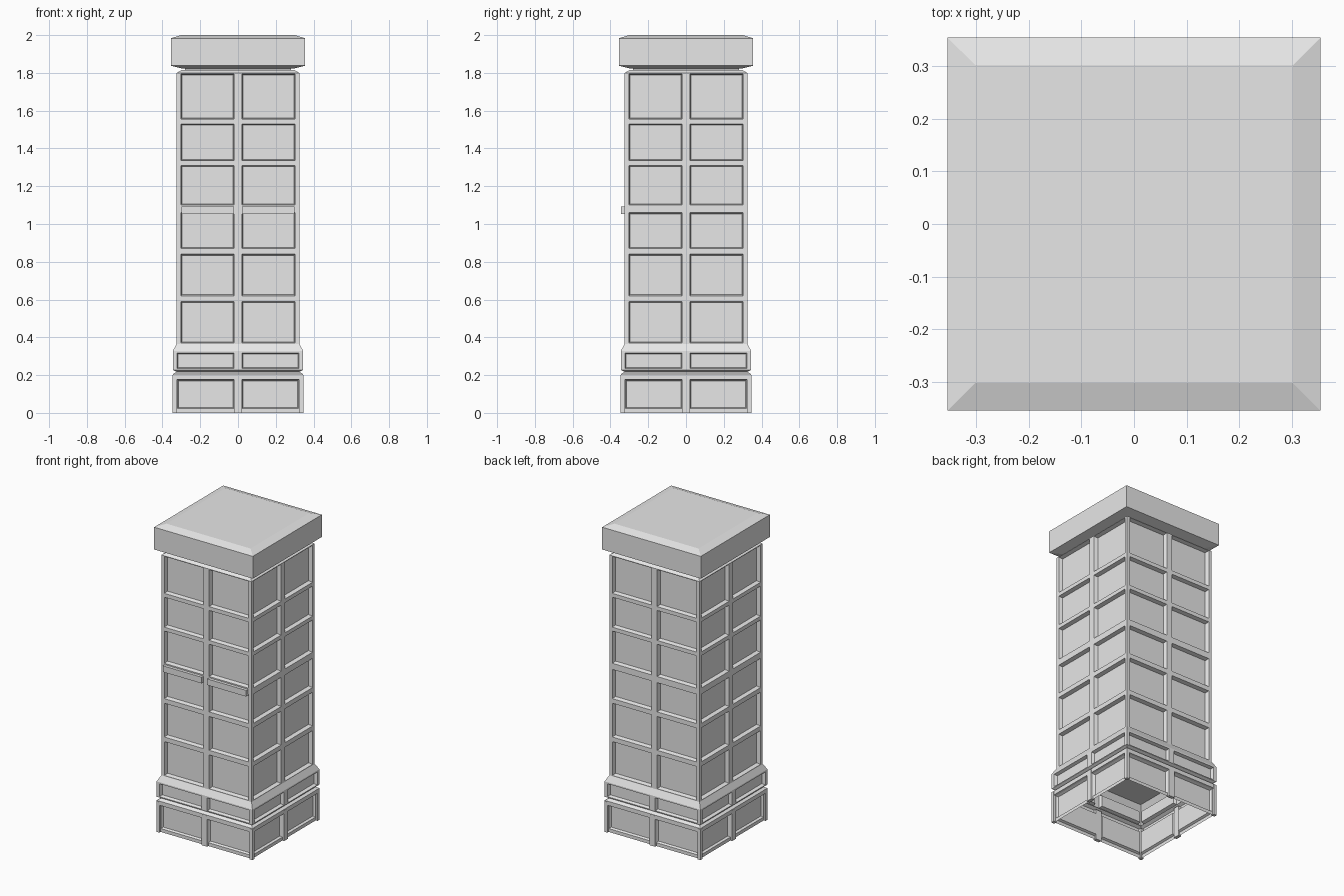
import bpy, bmesh, math
from mathutils import Matrix, Vector

if "Cube" in bpy.data.objects:
    bpy.data.objects.remove(bpy.data.objects["Cube"])

stone = bpy.data.materials.new("light_grey_stone")
stone.diffuse_color = (0.8, 0.8, 0.8, 1)
stone.use_nodes = True
stone.node_tree.nodes["Principled BSDF"].inputs["Base Color"].default_value = stone.diffuse_color


def finish(bm, name):
    mesh = bpy.data.meshes.new(name)
    bm.to_mesh(mesh)
    bm.free()
    mesh.materials.append(stone)
    ob = bpy.data.objects.new(name, mesh)
    bpy.context.collection.objects.link(ob)
    return ob


def square_section(name, levels, depth=0.025, post=0.022, rib=0.02, top=None, bottom=None):
    """Four mitred walls from (z, half width, panels above?) levels, with sunk panels."""
    bm = bmesh.new()
    panels = []
    for side in range(4):
        rot = Matrix.Rotation(side * math.pi / 2, 3, 'Z')
        rows = []
        for z, h, _ in levels:
            xs = (-h, -h + post, -rib, rib, h - post, h)
            rows.append([bm.verts.new(rot @ Vector((x, -h, z))) for x in xs])
        for i in range(len(rows) - 1):
            lo, hi = rows[i], rows[i + 1]
            for j in range(5):
                f = bm.faces.new((lo[j], lo[j + 1], hi[j + 1], hi[j]))
                if levels[i][2] and j in (1, 3):
                    panels.append(f)
    bmesh.ops.remove_doubles(bm, verts=bm.verts[:], dist=1e-5)
    if panels:
        bmesh.ops.inset_individual(bm, faces=panels, thickness=0.009, depth=-depth)
    corners = ((-1, -1), (1, -1), (1, 1), (-1, 1))
    if top:
        z, h, _ = levels[-1]
        bm.faces.new([bm.verts.new((a * h, b * h, z)) for a, b in corners])
    if bottom:
        z, h, _ = levels[0]
        bm.faces.new([bm.verts.new((a * h, b * h, z)) for a, b in reversed(corners)])
    return finish(bm, name)


def boxes(name, items):
    """One object made of several (centre, size) boxes."""
    bm = bmesh.new()
    for c, s in items:
        m = Matrix.Translation(c) @ Matrix.Diagonal((*s, 1))
        bmesh.ops.create_cube(bm, size=1, matrix=m)
    return finish(bm, name)


# plinth: open below, thin walls with posts standing slightly proud
square_section("plinth", [(0, .333, 0), (.022, .333, 1), (.175, .333, 0), (.178, .345, 0),
                          (.205, .345, 0), (.217, .325, 0)], depth=0.014, post=0.012)
posts = [((a * .335, b * .335, .1), (.022, .022, .2)) for a in (-1, 1) for b in (-1, 1)]
for s in (-1, 1):
    posts.append(((0, s * .335, .1), (.04, .022, .2)))
    posts.append(((s * .335, 0, .1), (.022, .04, .2)))
boxes("plinth_posts", posts)

# flared skirt above the groove
square_section("skirt", [(.217, .325, 0), (.228, .345, 0), (.234, .345, 1), (.318, .345, 0),
                         (.328, .345, 0), (.365, .325, 0)], depth=0.02)

# shaft with six rows of sunk panels on every side
rows = [(.37, .59), (.62, .84), (.87, 1.06), (1.10, 1.31), (1.335, 1.53), (1.555, 1.795)]
levels = [(.36, .325, 0)]
for lo, hi in rows:
    levels += [(lo, .325, 1), (hi, .325, 0)]
levels += [(1.799, .325, 0), (1.816, .298, 0)]
square_section("shaft", levels, top=True, bottom=True)

# thicker middle rail on the front
boxes("front_rail", [((s * .16, -.328, 1.072), (.28, .034, .04)) for s in (-1, 1)])

# neck and cap
square_section("neck", [(1.81, .28, 0), (1.83, .28, 0)])
square_section("cap", [(1.823, .295, 0), (1.838, .355, 0), (1.983, .355, 0), (2.0, .303, 0)],
               top=True, bottom=True)
